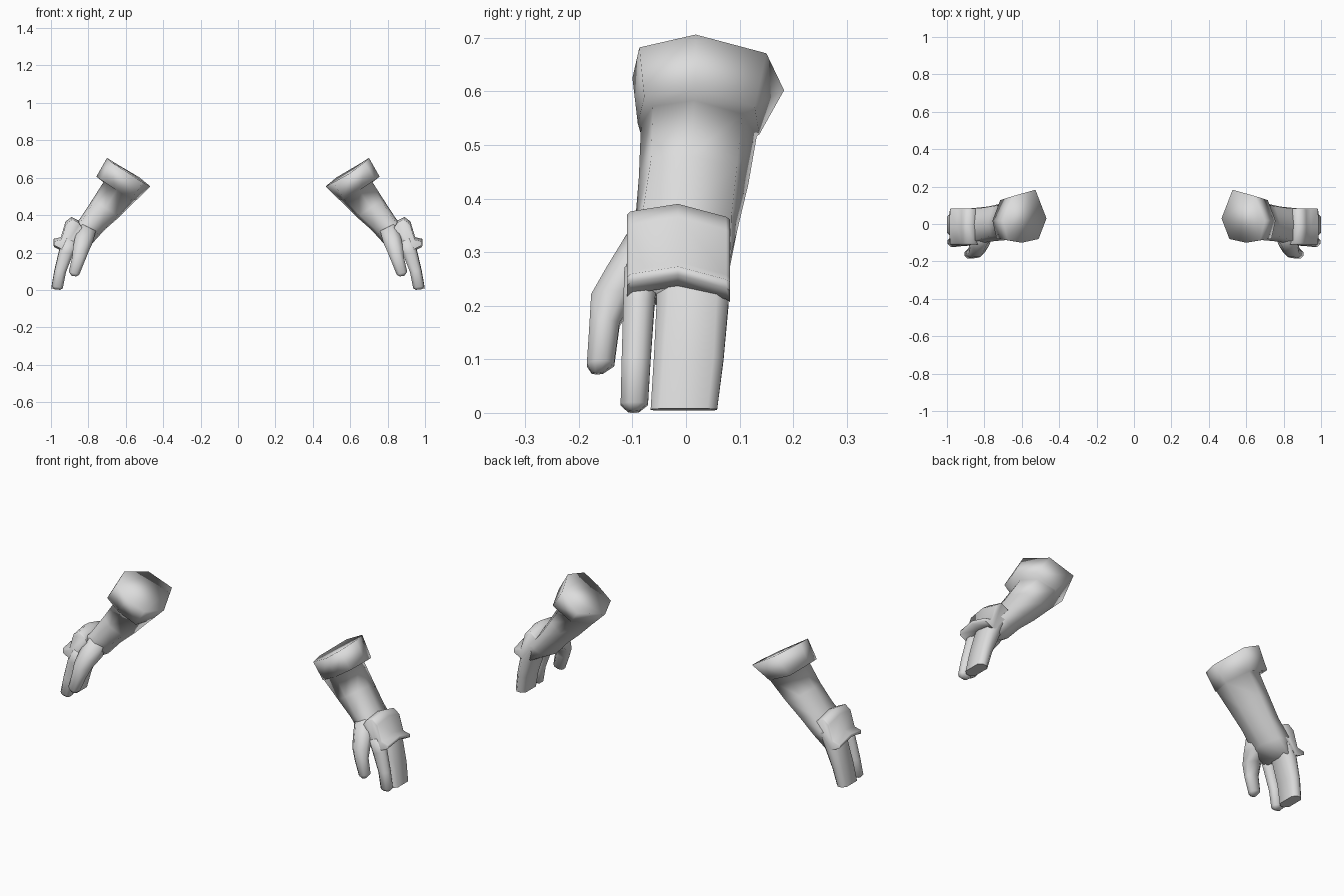
import bpy, bmesh, math

mat = bpy.data.materials.new("plain grey")
mat.diffuse_color = (0.72, 0.72, 0.72, 1)


def loft(name, rings, angle=180):
    """Skin a list of equal-length rings, cap both ends, mirror to the other hand."""
    bm = bmesh.new()
    rows = [[bm.verts.new(p) for p in r] for r in rings]
    n = len(rows[0])
    for a, b in zip(rows, rows[1:]):
        for i in range(n):
            j = (i + 1) % n
            bm.faces.new((a[i], a[j], b[j], b[i]))
    bm.faces.new(rows[0])
    bm.faces.new(rows[-1][::-1])
    bmesh.ops.recalc_face_normals(bm, faces=bm.faces)
    me = bpy.data.meshes.new(name)
    bm.to_mesh(me)
    bm.free()
    ob = bpy.data.objects.new(name, me)
    bpy.context.collection.objects.link(ob)
    me.materials.append(mat)
    bpy.ops.object.select_all(action='DESELECT')
    ob.select_set(True)
    bpy.context.view_layer.objects.active = ob
    if angle == 180:
        bpy.ops.object.shade_smooth()
    else:
        bpy.ops.object.shade_smooth_by_angle(angle=math.radians(angle))
    ob.modifiers.new("other_hand", 'MIRROR')
    return ob


def box_ring(x0, x1, y0, y1, z, tilt=0.0, c=0.3):
    """Chamfered rectangle; its outer (+x) side is raised by tilt."""
    cx, cy, hx, hy = (x0 + x1) / 2, (y0 + y1) / 2, (x1 - x0) / 2, (y1 - y0) / 2
    k = min(hx, hy) * 2 * c
    pts = [(hx, hy - k), (hx - k, hy), (k - hx, hy), (-hx, hy - k),
           (-hx, k - hy), (k - hx, -hy), (hx - k, -hy), (hx, k - hy)]
    return [(cx + x, cy + y, z + tilt * x / hx) for x, y in pts]


# Heptagonal sections, starting at the outer ridge and running by the front
opening = [(.70, .018, .706), (.675, -.087, .682), (.60, -.1, .625), (.51, -.08, .575),
           (.468, .03, .553), (.527, .183, .602), (.645, .15, .671)]
cuff_rim = [(.757, .018, .606), (.735, -.078, .59), (.66, -.09, .54), (.565, -.075, .488),
            (.54, .03, .483), (.60, .137, .52), (.715, .128, .572)]
arm_top = [(.715, .015, .583), (.70, -.062, .572), (.645, -.084, .537), (.567, -.068, .486),
           (.544, .03, .48), (.602, .132, .516), (.685, .105, .558)]
arm_mid = [(.78, .008, .48), (.765, -.065, .475), (.71, -.088, .44), (.65, -.065, .40),
           (.632, .02, .392), (.68, .116, .425), (.755, .095, .46)]
wrist = [(.842, 0, .385), (.83, -.08, .38), (.78, -.095, .355), (.73, -.07, .328),
         (.712, .005, .322), (.755, .096, .342), (.82, .085, .37)]
palm = [(.912, -.015, .30), (.90, -.105, .295), (.845, -.115, .27), (.80, -.08, .25),
        (.782, 0, .245), (.825, .08, .262), (.89, .082, .288)]
knuckles = [(.945, -.015, .232), (.935, -.105, .229), (.91, -.113, .212), (.885, -.09, .203),
            (.872, 0, .198), (.89, .073, .205), (.935, .077, .228)]
loft("glove_body", [opening, cuff_rim, arm_top, arm_mid, wrist, palm, knuckles])

# Joined outer fingers and separate index finger
loft("joined_fingers", [box_ring(.855, .93, -.055, .081, .265, .015),
                        box_ring(.883, .957, -.055, .079, .20, .012),
                        box_ring(.92, .982, -.06, .07, .10, .006),
                        box_ring(.94, .999, -.066, .058, .006, .002)], 75)
loft("index_finger", [box_ring(.855, .93, -.115, -.05, .265, .015),
                      box_ring(.883, .955, -.117, -.059, .20, .012),
                      box_ring(.92, .98, -.12, -.066, .10, .006),
                      box_ring(.936, .996, -.122, -.071, .016, .004),
                      box_ring(.95, .984, -.108, -.088, .002, .002)])

# Thumb, its root buried in the palm
loft("thumb", [box_ring(.76, .84, -.105, -.02, .335, .02),
               box_ring(.778, .872, -.149, -.03, .265, .015),
               box_ring(.797, .882, -.177, -.092, .218, .01),
               box_ring(.818, .887, -.180, -.124, .165, .008),
               box_ring(.848, .905, -.185, -.134, .09, .008),
               box_ring(.864, .89, -.176, -.155, .074, .002)])

# Hand guard: one folded profile swept across the back of the hand
profile = [(.84, .352), (.853, .372), (.89, .39), (.922, .366), (.947, .282), (.986, .273),
           (.987, .257), (.945, .236), (.928, .24)]
columns = [(-.11, -.006, -.02), (-.104, -.002, -.014), (-.015, 0, 0),
           (.075, -.002, -.024), (.082, -.006, -.029)]
loft("hand_guard", [[(x + dx, y, z + dz) for x, z in profile] for y, dx, dz in columns], 75)
